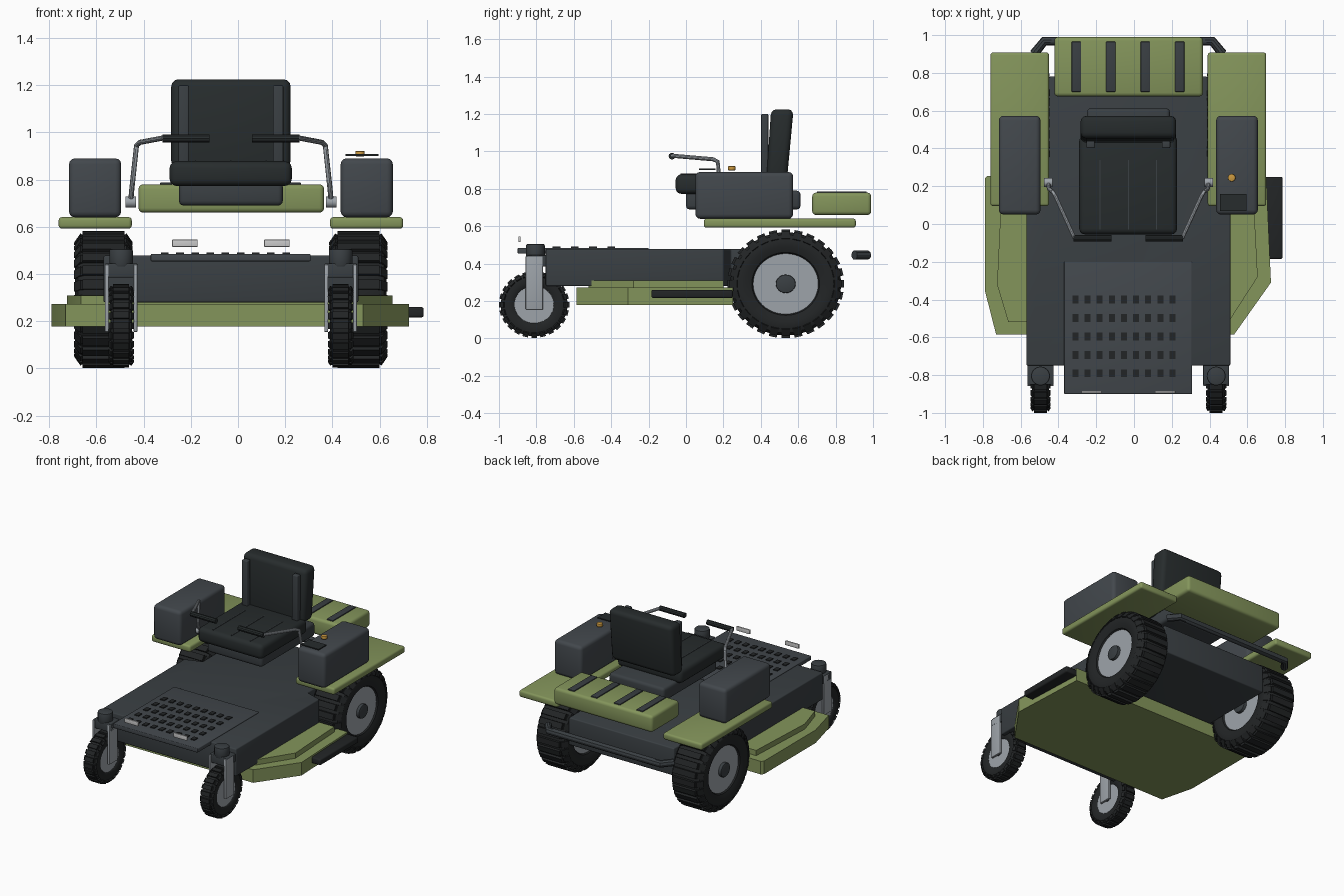
import bpy, bmesh, math
from mathutils import Vector, Matrix

if "Cube" in bpy.data.objects:
    bpy.data.objects.remove(bpy.data.objects["Cube"])

CX = -0.03  # symmetry plane of everything but the discharge chute


def mat(name, r, g, b):
    m = bpy.data.materials.new(name)
    m.diffuse_color = (r, g, b, 1)
    m.use_nodes = True
    m.node_tree.nodes["Principled BSDF"].inputs["Base Color"].default_value = m.diffuse_color
    return m


GREEN = mat("green", 0.23, 0.30, 0.105)
FRAME = mat("frame_grey", 0.042, 0.050, 0.056)
POD = mat("pod_grey", 0.055, 0.064, 0.073)
SEAT = mat("seat_black", 0.020, 0.025, 0.026)
TYRE = mat("tyre_black", 0.016, 0.018, 0.019)
STEEL = mat("steel", 0.34, 0.37, 0.40)
PALE = mat("pale", 0.62, 0.62, 0.60)
AMBER = mat("amber", 0.60, 0.32, 0.05)


def finish(bm, name, m, bevel=0, segs=3):
    bmesh.ops.recalc_face_normals(bm, faces=bm.faces)
    if bevel:
        bmesh.ops.bevel(bm, geom=bm.edges[:], offset=bevel, segments=segs,
                        profile=0.5, affect='EDGES')
    me = bpy.data.meshes.new(name)
    bm.to_mesh(me)
    bm.free()
    me.materials.append(m)
    ob = bpy.data.objects.new(name, me)
    bpy.context.collection.objects.link(ob)
    return ob


def add_box(bm, x0, x1, y0, y1, z0, z1, rot=Matrix()):
    mx = (Matrix.Translation(((x0 + x1) / 2, (y0 + y1) / 2, (z0 + z1) / 2))
          @ Matrix.Diagonal((x1 - x0, y1 - y0, z1 - z0, 1)))
    bmesh.ops.create_cube(bm, size=1, matrix=rot @ mx)


def box(name, x0, x1, y0, y1, z0, z1, m, bevel=0):
    bm = bmesh.new()
    add_box(bm, x0, x1, y0, y1, z0, z1)
    return finish(bm, name, m, bevel)


def prism(name, pts, a, b, m, axis='z', bevel=0):
    bm = bmesh.new()
    co = (lambda p, t: (p[0], p[1], t)) if axis == 'z' else (lambda p, t: (t, p[0], p[1]))
    lo = [bm.verts.new(co(p, a)) for p in pts]
    hi = [bm.verts.new(co(p, b)) for p in pts]
    bm.faces.new(lo)
    bm.faces.new(hi)
    for i in range(len(pts)):
        j = (i + 1) % len(pts)
        bm.faces.new((lo[i], lo[j], hi[j], hi[i]))
    return finish(bm, name, m, bevel)


def lathe(bm, prof, n=48):
    # closed (x, radius) profile turned about the x axis
    rings = [[bm.verts.new((x, r * math.cos(2 * math.pi * k / n), r * math.sin(2 * math.pi * k / n)))
              for x, r in prof] for k in range(n)]
    for k in range(n):
        a, b = rings[k], rings[(k + 1) % n]
        for i in range(len(prof)):
            j = (i + 1) % len(prof)
            bm.faces.new((a[i], a[j], b[j], b[i]))


def cyl(name, centre, r, depth, m, axis='z', n=32, bevel=0):
    bm = bmesh.new()
    rot = Matrix.Rotation(math.pi / 2, 4, 'Y') if axis == 'x' else Matrix()
    bmesh.ops.create_cone(bm, cap_ends=True, segments=n, radius1=r, radius2=r, depth=depth,
                          matrix=Matrix.Translation(centre) @ rot)
    if bevel:
        es = [e for e in bm.edges if any(len(f.verts) > 4 for f in e.link_faces)]
        bmesh.ops.bevel(bm, geom=es, offset=bevel, segments=2, profile=0.5, affect='EDGES')
    return finish(bm, name, m)


def tube(name, pts, r, m):
    cu = bpy.data.curves.new(name, 'CURVE')
    cu.dimensions = '3D'
    cu.bevel_depth, cu.bevel_resolution, cu.use_fill_caps = r, 3, True
    sp = cu.splines.new('POLY')
    sp.points.add(len(pts) - 1)
    for p, q in zip(sp.points, pts):
        p.co = (*q, 1)
    tmp = bpy.data.objects.new(name + "_tmp", cu)
    bpy.context.collection.objects.link(tmp)
    me = bpy.data.meshes.new_from_object(tmp.evaluated_get(bpy.context.evaluated_depsgraph_get()))
    bpy.data.objects.remove(tmp)
    bm = bmesh.new()
    bm.from_mesh(me)
    return finish(bm, name, m)


def wheel(name, x, y, z, r, w, rim, hub, squash, lugs):
    # tyre with tread bars, steel rim disc and dark hub
    loc = Matrix.Translation((x, y, z)) @ Matrix.Diagonal((1, 1, squash, 1))
    bm = bmesh.new()
    t = r * 0.95
    half = [(w * 0.75, rim * 0.97), (w * 0.9, rim * 1.04), (w, rim + (t - rim) * 0.35),
            (w, rim + (t - rim) * 0.65), (w * 0.9, t * 0.95), (w * 0.7, t)]
    lathe(bm, half + [(-a, b) for a, b in reversed(half)])
    for k in range(lugs):
        rot = Matrix.Rotation(2 * math.pi * k / lugs, 4, 'X')
        d = math.pi * r / lugs * 0.62
        add_box(bm, -w * 0.74, w * 0.74, -d, d, t * 0.96, r, rot)
        for s in (-1, 1):
            tilt = (rot @ Matrix.Translation((s * w * 0.84, 0, t * 0.925))
                    @ Matrix.Rotation(s * 1.0, 4, 'Y'))
            add_box(bm, -w * 0.2, w * 0.2, -d, d, -0.01, 0.012, tilt)
    parts = [finish(bm, name + "_tyre", TYRE),
             cyl(name + "_rim", (0, 0, 0), rim, w * 1.64, STEEL, 'x', 48),
             cyl(name + "_hub", (0, 0, 0), hub, w * 2.0, FRAME, 'x', 24, 0.005)]
    for p in parts:
        p.data.transform(loc)


# chassis, narrow between the rear wheels
half = [(0.54, -0.75), (0.54, 0.2), (0.42, 0.24), (0.42, 0.78)]
prism("chassis", [(CX + a, b) for a, b in half] + [(CX - a, b) for a, b in reversed(half)],
      0.28, 0.478, FRAME, bevel=0.008)

# cutting deck in two steps, with side chute
prism("deck_skirt", [(-0.73, -0.585), (0.53, -0.585), (0.725, -0.31), (0.70, 0.25), (-0.775, 0.255),
                     (-0.79, 0.24), (-0.79, -0.35)], 0.178, 0.272, GREEN)
prism("deck_top", [(-0.665, -0.52), (0.50, -0.52), (0.655, -0.28), (0.63, 0.2), (-0.70, 0.2),
                   (-0.725, -0.32)], 0.27, 0.31, GREEN)
box("discharge_chute", 0.69, 0.787, -0.185, 0.25, 0.216, 0.26, TYRE, 0.01)

# foot plate with grip bars
box("foot_plate", -0.37, 0.308, -0.9, -0.2, 0.454, 0.485, POD, 0.005)
bm = bmesh.new()
for row in range(5):
    for col in range(9):
        x, y = -0.31 + col * 0.0642, -0.79 + row * 0.0975
        add_box(bm, x - 0.016, x + 0.016, y - 0.021, y + 0.021, 0.48, 0.491)
finish(bm, "foot_plate_grips", TYRE)
for s in (-1, 1):
    x = CX + s * 0.195
    box("front_marker", x - 0.054, x + 0.054, -0.896, -0.884, 0.515, 0.546, PALE, 0.003)

# seat
box("seat_base", -0.25, 0.19, 0.0, 0.612, 0.69, 0.79, FRAME, 0.02)
box("seat_cushion", -0.29, 0.228, -0.055, 0.47, 0.773, 0.878, SEAT, 0.03)
prism("seat_back", [(0.43, 0.85), (0.54, 0.85), (0.575, 1.225), (0.455, 1.225)],
      -0.283, 0.223, SEAT, 'x', 0.03)
for s in (-1, 1):
    x = CX + s * 0.2
    box("back_bolster", x - 0.022, x + 0.022, 0.402, 0.44, 0.87, 1.2, FRAME, 0.006)
for x in (-0.18, CX, 0.12):
    box("cushion_seam", x - 0.003, x + 0.003, -0.03, 0.34, 0.875, 0.881, FRAME)

# rear hood with vents
box("rear_hood", -0.422, 0.365, 0.675, 0.99, 0.66, 0.78, GREEN, 0.02)
for x in (-0.305, -0.123, 0.06, 0.242):
    box("hood_vent", x - 0.025, x + 0.025, 0.7, 0.965, 0.772, 0.787, FRAME, 0.003)

# paired side parts
for s, side in ((-1, "left"), (1, "right")):
    def X(d):
        return CX + s * d

    def pair(name, a, b, *rest):
        return box(side + "_" + name, min(X(a), X(b)), max(X(a), X(b)), *rest)

    pair("fender", 0.42, 0.73, 0.095, 0.908, 0.592, 0.641, GREEN, 0.014)
    pair("side_pod", 0.465, 0.686, 0.05, 0.573, 0.64, 0.89, POD, 0.025)
    wheel(side + "_rear_wheel", X(0.54), 0.533, 0.292, 0.312, 0.12, 0.174, 0.053, 0.93, 28)
    wheel(side + "_caster_wheel", X(0.465), -0.812, 0.181, 0.188, 0.046, 0.105, 0.02, 0.945, 24)
    # caster fork
    pair("fork_inner", 0.396, 0.412, -0.857, -0.765, 0.155, 0.44, STEEL, 0.003)
    pair("fork_outer", 0.518, 0.534, -0.857, -0.765, 0.155, 0.44, STEEL, 0.003)
    pair("fork_crown", 0.396, 0.534, -0.85, -0.74, 0.385, 0.445, FRAME, 0.005)
    cyl(side + "_caster_axle", (X(0.465), -0.812, 0.181), 0.014, 0.13, STEEL, 'x', 16)
    cyl(side + "_caster_cap", (X(0.465), -0.805, 0.468), 0.05, 0.075, FRAME, 'z', 32, 0.008)
    # steering lever
    tube(side + "_lever", [(X(0.425), 0.22, 0.705), (X(0.42), 0.185, 0.76), (X(0.4), 0.17, 0.945),
                           (X(0.385), 0.145, 0.958), (X(0.285), -0.075, 0.977)], 0.011, STEEL)
    tube(side + "_lever_grip", [(X(0.29), -0.075, 0.975), (X(0.09), -0.075, 0.975)], 0.018, SEAT)
    cyl(side + "_lever_pivot", (X(0.425), 0.22, 0.705), 0.024, 0.045, STEEL, 'x', 20)

# controls on the right pod
box("control_panel", 0.455, 0.595, 0.07, 0.158, 0.901, 0.908, SEAT)
cyl("amber_knob", (0.517, 0.245, 0.91), 0.02, 0.022, AMBER, 'z', 24, 0.003)

# rear bumper
tube("rear_bumper", [(X_, y, 0.446) for X_, y in ((-0.53, 0.9), (-0.475, 0.968), (0.415, 0.968),
                                                 (0.47, 0.9))], 0.025, FRAME)

# smooth shading with sharp edges kept
bpy.ops.object.select_all(action='SELECT')
bpy.context.view_layer.objects.active = bpy.context.scene.objects[0]
bpy.ops.object.shade_smooth_by_angle(angle=math.radians(32))
